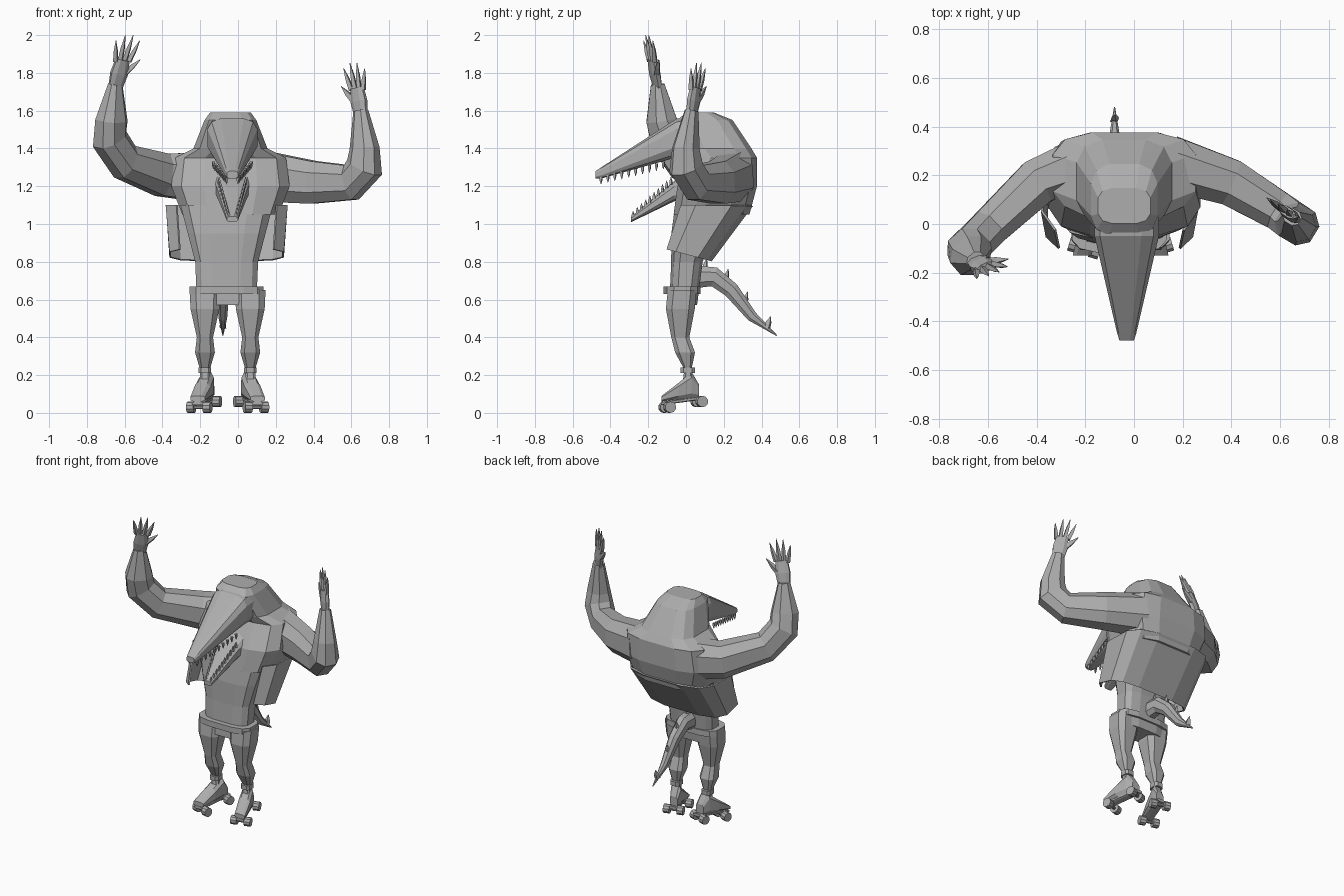
import bpy
import bmesh
import math
from mathutils import Vector

if "Cube" in bpy.data.objects:
    bpy.data.objects.remove(bpy.data.objects["Cube"])

GREY = (.42, .42, .42, 1)
grey = bpy.data.materials.new("plain grey")
grey.use_nodes = True
grey.diffuse_color = GREY
grey.node_tree.nodes["Principled BSDF"].inputs["Base Color"].default_value = GREY

SIDEWAYS = Vector((1, 0, 0))
FORWARD = Vector((0, 1, 0))
UPWARD = Vector((0, 0, 1))


def build(name, pieces, closed=True):
    """Skin each piece (a list of rings) and gather them in one object."""
    bm = bmesh.new()
    for rings in pieces:
        loops = [[bm.verts.new(point) for point in ring] for ring in rings]
        count = len(loops[0])
        for low, high in zip(loops, loops[1:]):
            for i in range(count if closed else count - 1):
                j = (i + 1) % count
                bm.faces.new((low[i], low[j], high[j], high[i]))
        if closed:
            bm.faces.new(loops[0])
            bm.faces.new(loops[-1])
    bmesh.ops.recalc_face_normals(bm, faces=bm.faces)
    mesh = bpy.data.meshes.new(name)
    bm.to_mesh(mesh)
    bm.free()
    mesh.materials.append(grey)
    obj = bpy.data.objects.new(name, mesh)
    bpy.context.collection.objects.link(obj)
    return obj


def section(centre, half_u, half_v, sides, power):
    """Rounded-box ring spanned by two half axes."""
    def soft(value):
        return math.copysign(abs(value) ** power, value)
    angles = [(i + .5) * math.tau / sides for i in range(sides)]
    return [centre + half_u * soft(math.cos(angle)) + half_v * soft(math.sin(angle))
            for angle in angles]


def tube(stations, ref, flat=1, sides=8, power=.85):
    """Rings along a path of (x, y, z, radius); flat scales the radius along ref."""
    points = [Vector(station[:3]) for station in stations]
    last = len(points) - 1
    rings = []
    for i, station in enumerate(stations):
        along = (points[min(i + 1, last)] - points[max(i - 1, 0)]).normalized()
        across = ref.cross(along).normalized()
        radius = station[3]
        rings.append(section(points[i], across * radius,
                             along.cross(across) * radius * flat, sides, power))
    return rings


def slab(rows, middle, along=UPWARD, depth=FORWARD, lean=0, sides=12, power=.6):
    """Rings from rows of (position, half width, depth from, depth to)."""
    rings = []
    for position, half, near, far in rows:
        centre = along * position + depth * (near + far) / 2
        centre += SIDEWAYS * (middle + lean * position)
        rings.append(section(centre, SIDEWAYS * half, depth * (far - near) / 2,
                             sides, power))
    return rings


def spike(base, tip, radius):
    """Slim four-sided spike with a fuller middle."""
    middle = base.lerp(tip, .5)
    stations = [(*base, radius), (*middle, radius * .8), (*tip, radius * .1)]
    return tube(stations, Vector((.3, .9, .1)), sides=4, power=1)


def mirrored(rings, middle):
    return [[Vector((2 * middle - point.x, point.y, point.z)) for point in ring]
            for ring in rings]


# Shirt, belt and broad hunched upper body
HIPS = -.06
build("shirt", [slab([(.57, .16, -.09, .06), (.8, .17, -.08, .09),
                      (.95, .21, -.08, .15), (1.1, .25, -.06, .2)], HIPS)])
build("belt", [slab([(height, .2, -.12, .08) for height in (.63, .67)], HIPS)])
build("upper_body", [slab([
    (1.05, .26, -.07, .34), (1.2, .32, -.05, .38), (1.35, .3, .04, .38),
    (1.4, .2, 0, .35), (1.55, .14, -.05, .25), (1.59, .11, 0, .15)], -.04)])

# Vest skirt hanging round the back, open at the front, with a slanted hem
skirt = [ring[10:] + ring[:8] for ring in slab(
    [(1.1, .32, -.06, .35), (.84, .3, -.12, .13)], HIPS)]
for point in skirt[-1]:
    point.z -= point.y / 4
vest = build("vest_skirt", [skirt], closed=False)
vest.modifiers.new("thickness", "SOLIDIFY").thickness = .01

# Long upper and lower jaws
HEAD = -.03
build("upper_jaw", [slab([
    (.1, .135, 1.35, 1.58), (-.05, .135, 1.35, 1.56),
    (-.45, .04, 1.24, 1.3), (-.48, .03, 1.24, 1.28)], HEAD, FORWARD, UPWARD)])
build("lower_jaw", [slab([
    (.1, .13, 1.15, 1.35), (-.06, .085, 1.12, 1.23),
    (-.29, .03, 1.01, 1.04)], HEAD, FORWARD, UPWARD)])


def tooth_row(front, back, height):
    """Evenly spaced teeth on both edges of a jaw."""
    count = 10
    pieces = []
    for i in range(count):
        base = Vector(front).lerp(Vector(back), i / (count - 1))
        tooth = spike(base, base + UPWARD * height, .01)
        pieces += [tooth, mirrored(tooth, HEAD)]
    return pieces


build("upper_teeth", tooth_row((0, -.45, 1.25), (.07, -.12, 1.33), -.04))
build("lower_teeth", tooth_row((-.01, -.28, 1.03), (.04, -.08, 1.21), .04))

# Raised muscular arms
build("right_arm", [tube([
    (-.2, .25, 1.25, .14), (-.4, .17, 1.26, .12), (-.6, -.02, 1.33, .1),
    (-.68, -.1, 1.45, .1), (-.67, -.13, 1.55, .09), (-.65, -.15, 1.74, .04)],
    Vector((.65, -.75, 0)), .85)])
build("left_arm", [tube([
    (.15, .25, 1.25, .14), (.4, .17, 1.22, .12), (.6, .05, 1.22, .1),
    (.67, 0, 1.3, .1), (.67, 0, 1.4, .08), (.65, .03, 1.6, .04)],
    Vector((.5, .85, 0)), .85)])


def hand(name, wrist, knuckles, across):
    """Flat palm with a thumb and a fan of four pointed fingers."""
    wrist, knuckles = Vector(wrist), Vector(knuckles)
    across = Vector(across).normalized()
    reach = (knuckles - wrist).normalized()
    middle = wrist.lerp(knuckles, .5)
    palm = [(*wrist, .02), (*middle, .025), (*knuckles, .02)]
    pieces = [tube(palm, across, 2),
              spike(middle - across * .03, middle - across * .1 + reach * .08, .02)]
    for place in (-1.5, -.5, .5, 1.5):
        base = knuckles + across * place * .025 - reach * .01
        length = .14 - place * place * .015
        pieces.append(spike(base, knuckles + across * place * .045 + reach * length, .016))
    build(name, pieces)


hand("right_hand", (-.65, -.15, 1.72), (-.61, -.18, 1.87), (-.9, -.35, 0))
hand("left_hand", (.65, .03, 1.58), (.63, .05, 1.72), (.8, -.55, 0))

# Legs, ankle cuffs and roller skates, modelled once and mirrored
FOOT, TURN = -.175, .3
leg = slab([(.65, .085, -.1, .06), (.55, .08, -.11, .05), (.4, .045, -.08, .02),
            (.32, .055, -.06, .05), (.23, .027, -.01, .03), (.15, .03, -.02, .04)],
           FOOT, sides=8)
cuff = slab([(height, .035, -.03, .05) for height in (.21, .24)], FOOT, sides=8)
boot = slab([(.07, .03, .08, .15), (.03, .04, .07, .22),
             (-.04, .045, .07, .16), (-.13, .04, .06, .09)],
            FOOT, FORWARD, UPWARD, TURN, 8)
plate = slab([(.09, .03, .07, .09), (-.13, .03, .04, .06)],
             FOOT, FORWARD, UPWARD, TURN, 8)
axle = Vector((1, -TURN, 0)).normalized()


def roller(hub, offset, half, radius):
    ends = [hub + axle * (offset + side * half) for side in (-1, 1)]
    return tube([(*end, radius) for end in ends], UPWARD, sides=10, power=1)


skate = [plate]
for y, z in ((-.1, .03), (.07, .06)):
    hub = Vector((FOOT + TURN * y, y, z))
    skate.append(roller(hub, 0, .04, .01))
    skate += [roller(hub, offset, .02, .03) for offset in (-.045, .045)]
for name, pieces in (("leg", [leg]), ("cuff", [cuff]), ("boot", [boot]), ("skate", skate)):
    build("right_" + name, pieces)
    build("left_" + name, [mirrored(piece, HIPS + .005) for piece in pieces])

# Drooping tail with spikes along its back
TAIL = -.08
tail = [(TAIL, 0, .72, .07), (TAIL, .15, .72, .055), (TAIL, .24, .65, .045),
        (TAIL, .35, .51, .03), (TAIL, .48, .41, .003)]
build("tail", [tube(tail, SIDEWAYS, .8)])
spikes = []
for start, end in zip(tail, tail[1:]):
    base = Vector(start[:3]).lerp(Vector(end[:3]), .6)
    spikes.append(spike(base, base + UPWARD * (start[3] + .03) + FORWARD * .02, .02))
build("tail_spikes", spikes)
